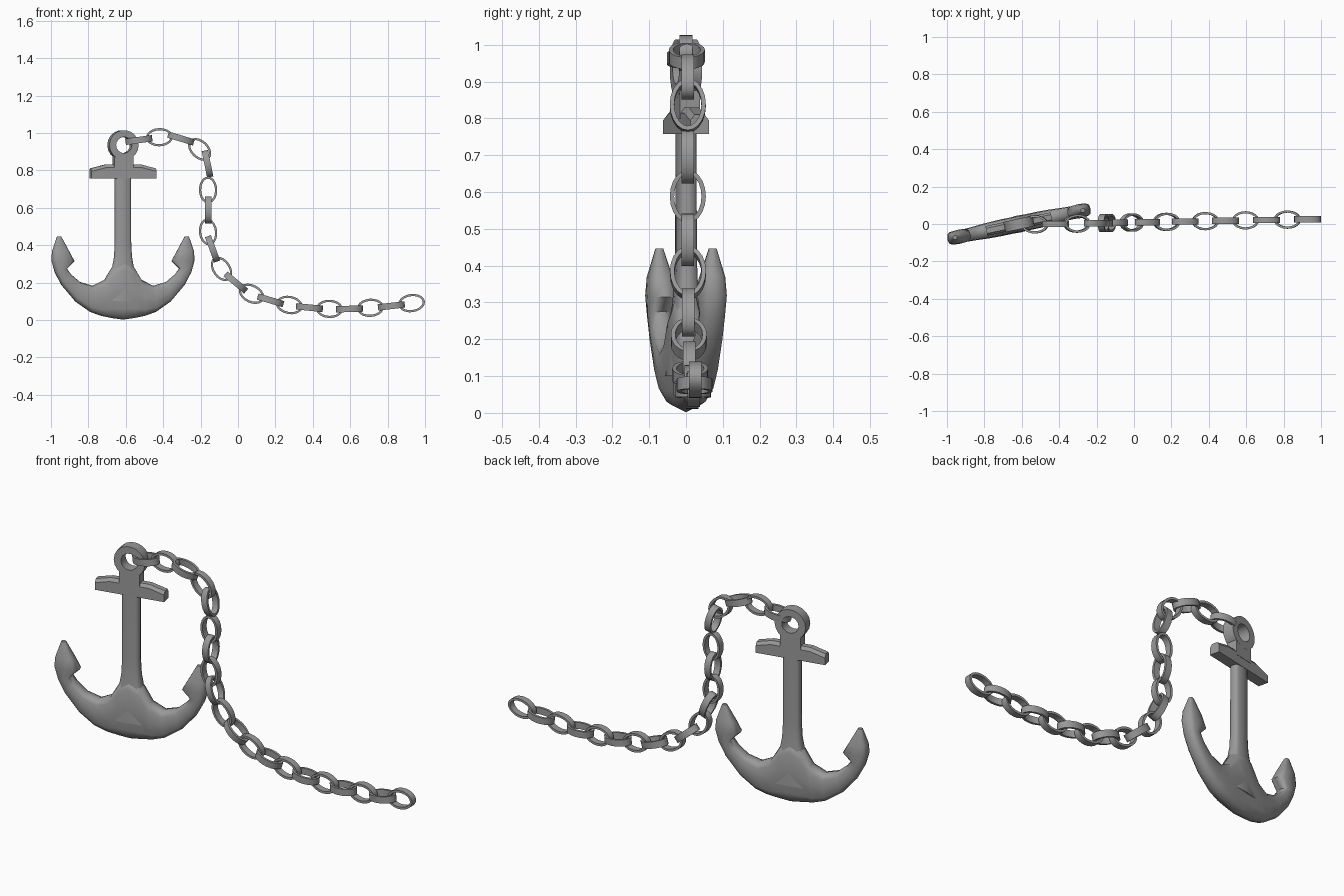
import bpy, bmesh, math
from mathutils import Matrix, Vector

if "Cube" in bpy.data.objects:
    bpy.data.objects.remove(bpy.data.objects["Cube"])

iron = bpy.data.materials.new("mid grey iron")
iron.use_nodes = True
GREY = (0.32, 0.32, 0.32, 1)
iron.diffuse_color = GREY
iron.node_tree.nodes["Principled BSDF"].inputs["Base Color"].default_value = GREY

# Anchor stands at the left, turned slightly about z
ANCHOR = Matrix.Translation((-0.615, 0, 0)) @ Matrix.Rotation(math.radians(12), 4, 'Z')


def loft(name, rings, matrix, closed=False, angle=40):
    """Skin equal-length rings of points; cap the ends unless closed."""
    bm = bmesh.new()
    loops = [[bm.verts.new(p) for p in ring] for ring in rings]
    n = len(loops[0])
    pairs = list(zip(loops, loops[1:])) + ([(loops[-1], loops[0])] if closed else [])
    for a, b in pairs:
        for i in range(n):
            j = (i + 1) % n
            bm.faces.new((a[i], a[j], b[j], b[i]))
    if not closed:
        bm.faces.new(loops[0])
        bm.faces.new(loops[-1])
    bmesh.ops.recalc_face_normals(bm, faces=bm.faces)
    mesh = bpy.data.meshes.new(name)
    bm.to_mesh(mesh)
    bm.free()
    mesh.materials.append(iron)
    obj = bpy.data.objects.new(name, mesh)
    obj.matrix_world = matrix
    bpy.context.collection.objects.link(obj)
    bpy.ops.object.select_all(action='DESELECT')
    obj.select_set(True)
    bpy.context.view_layer.objects.active = obj
    bpy.ops.object.shade_smooth_by_angle(angle=math.radians(angle))
    return obj


def oval(n, power=1.0):
    """Unit oval; a power below one makes it boxier."""
    for i in range(n):
        t = 2 * math.pi * i / n
        c, s = math.cos(t), math.sin(t)
        yield (math.copysign(abs(c) ** power, c), math.copysign(abs(s) ** power, s))


def band(name, rx, rz, thick, depth, n, matrix):
    """Flat oval hoop in the xz plane, depth along y."""
    rings = []
    for c, s in oval(n):
        inner = (c * (rx - thick), s * (rz - thick))
        outer = (c * rx, s * rz)
        rings.append([(p[0], y, p[1]) for p, y in
                      ((inner, -depth), (outer, -depth), (outer, depth), (inner, depth))])
    return loft(name, rings, matrix, closed=True, angle=35)


# Curved arms ending in pointed flukes: outer point, inner point, half depth
half_arm = [
    ((0, .002), (0, .33), .044),
    ((.06, .010), (.056, .29), .044),
    ((.12, .022), (.10, .215), .044),
    ((.18, .043), (.165, .183), .042),
    ((.26, .098), (.235, .203), .037),
    ((.335, .185), (.285, .245), .034),
    ((.372, .255), (.308, .275), .034),
    ((.392, .32), (.265, .315), .038),
    ((.387, .37), (.293, .365), .033),
    ((.36, .447), (.338, .447), .010),
]


def arm_ring(station, side):
    (xo, zo), (xi, zi), d = station
    outer, inner = Vector((xo * side, 0, zo)), Vector((xi * side, 0, zi))
    mid, reach = (outer + inner) / 2, (outer - inner) / 2
    return [mid + reach * c + Vector((0, d * s, 0)) for c, s in oval(12, 0.62)]


arms = [arm_ring(s, -1) for s in reversed(half_arm)] + [arm_ring(s, 1) for s in half_arm[1:]]
loft("arms_and_flukes", arms, ANCHOR, angle=60)

# Shank, flaring smoothly where it meets the arms
shank = [(.10, .105, .046), (.20, .085, .043), (.26, .063, .037), (.34, .049, .029),
         (.42, .045, .026), (.80, .045, .025)]
loft("shank", [[(c * w, s * d, z) for c, s in oval(12, 0.6)] for z, w, d in shank], ANCHOR, angle=50)

# Stock with bevelled upper edges, raised in the middle
stock = [(-.178, .81), (-.10, .83), (.10, .83), (.178, .81)]
loft("stock", [[(x, -.026, .757), (x, .026, .757), (x, .026, top - .016),
                (x, .014, top), (x, -.014, top), (x, -.026, top - .016)] for x, top in stock],
     ANCHOR, angle=20)

# Neck and top ring
loft("neck", [[(x, y, z) for x, y in ((-.052, -.0275), (.052, -.0275), (.052, .0275), (-.052, .0275))]
              for z in (.80, .888)], ANCHOR)
band("top_ring", .08, .08, .037, .028, 18, ANCHOR @ Matrix.Translation((0, 0, .935)))

# Chain: link centres along a drooping path (x, z)
path = [(-.53, .962), (-.42, .977), (-.305, .970), (-.205, .912), (-.163, .835),
        (-.16, .695), (-.16, .588), (-.16, .47), (-.136, .38), (-.088, .273),
        (-.012, .20), (.072, .14), (.174, .105), (.275, .08), (.382, .066),
        (.489, .059), (.596, .059), (.708, .065), (.82, .075), (.928, .09)]
for i, (x, z) in enumerate(path):
    before, after = path[max(i - 1, 0)], path[min(i + 1, len(path) - 1)]
    slope = math.atan2(after[1] - before[1], after[0] - before[0])
    place = Matrix.Translation((x, 0.008 + 0.019 * x, z)) @ Matrix.Rotation(-slope, 4, 'Y')
    if i % 2 == 0:
        place = place @ Matrix.Rotation(math.pi / 2, 4, 'X')
    band(f"chain_link_{i + 1}", .072, .049, .012, .017, 20, place)
